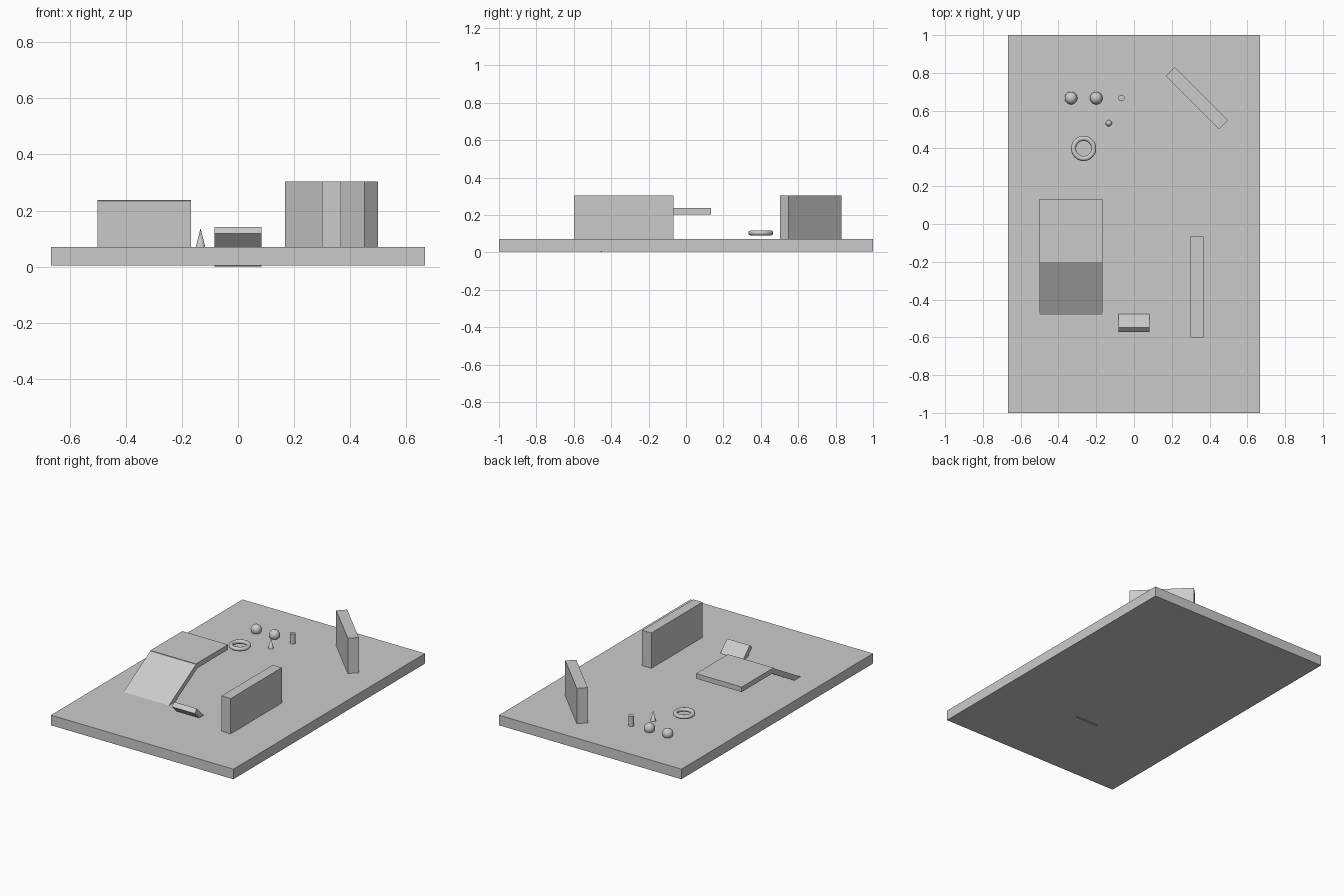
import bpy
from math import radians

if "Cube" in bpy.data.objects:
    bpy.data.objects.remove(bpy.data.objects["Cube"])

U = 1 / 15        # one layout unit
BASE_Z = 0.0374   # height of the middle of the base board


def finish(name, smooth=False):
    ob = bpy.context.object
    ob.name = name
    if smooth:
        bpy.ops.object.shade_smooth_by_angle(angle=radians(35))
    return ob


def at(x, y, z):
    return (x * U, y * U, BASE_Z + z * U)


def box(name, loc, size, rot=(0, 0, 0)):
    bpy.ops.mesh.primitive_cube_add(size=1, location=at(*loc),
                                    rotation=[radians(a) for a in rot])
    ob = finish(name)
    ob.scale = [s * U for s in size]
    return ob


# base board
box("base_board", (0, 0, 0), (20, 30, 1))

# raised platform and the ramp leading up to it
box("platform", (-5, -0.5, 2.75), (5, 5, 0.5))
box("ramp", (-5, -5, 1.5), (5, 5, 0.5), (30, 0, 0))

# small tilted kicker pushed through the board
box("small_kicker", (0, -7.5, 0.5), (2.5, 2.5, 0.5), (-45, 0, 0))

# walls
box("side_wall", (5, -5, 2), (1, 8, 4))
box("angled_wall", (5, 10, 2), (6, 1, 4), (0, 0, -45))

# balls
for i, x in enumerate((-5, -3)):
    bpy.ops.mesh.primitive_uv_sphere_add(segments=32, ring_count=16,
                                         radius=0.5 * U, location=at(x, 10, 0.8))
    finish(f"ball_{i + 1}", True)

# post
bpy.ops.mesh.primitive_cylinder_add(vertices=32, radius=0.25 * U, depth=U,
                                    location=at(-1, 10, 1))
finish("post", True)

# cone
bpy.ops.mesh.primitive_cone_add(vertices=32, radius1=0.25 * U, radius2=0, depth=U,
                                location=at(-2, 8, 1))
finish("cone", True)

# floating ring
bpy.ops.mesh.primitive_torus_add(major_segments=48, minor_segments=12,
                                 major_radius=0.8 * U, minor_radius=0.2 * U,
                                 location=at(-4, 6, 1))
finish("ring", True)
